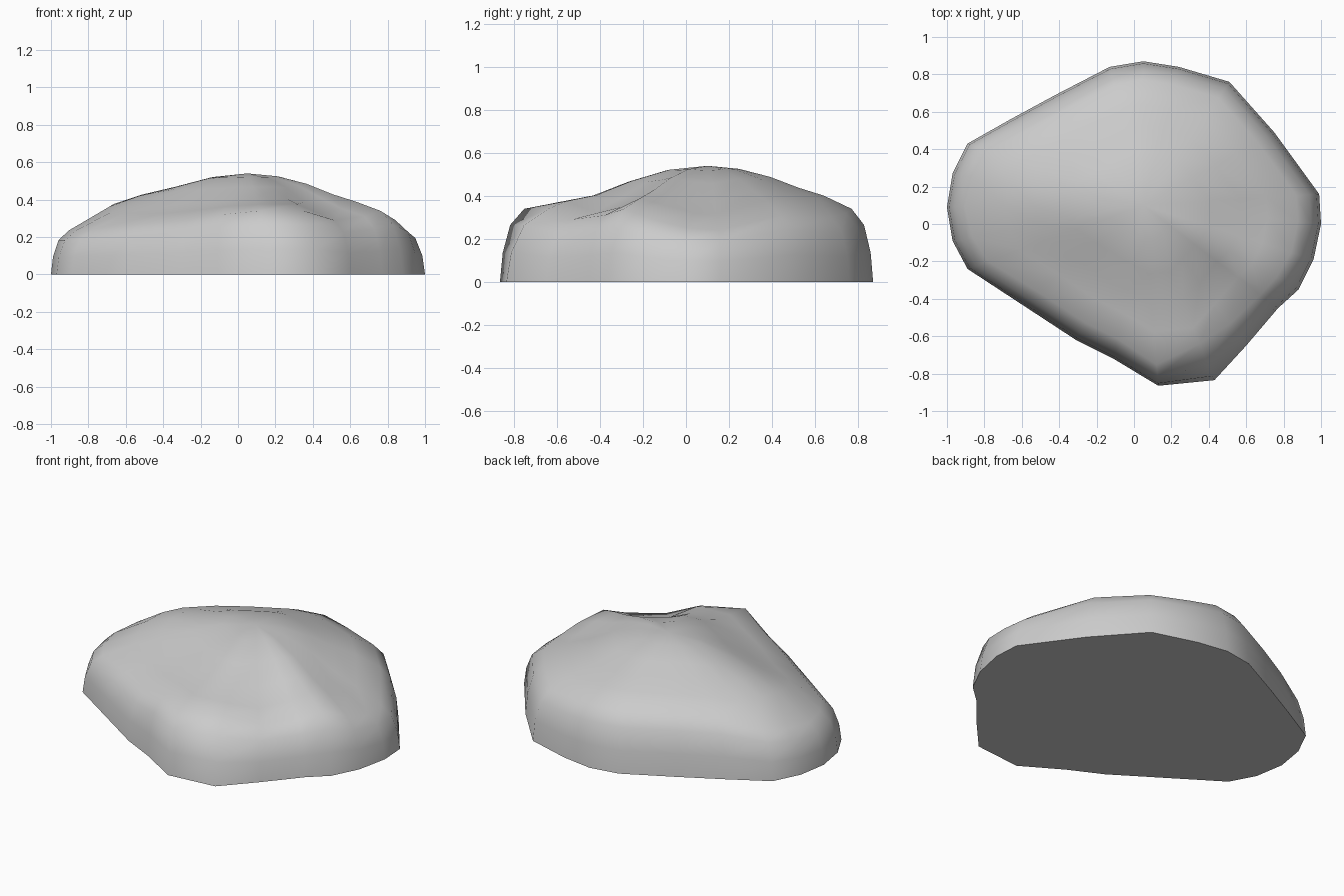
import bpy, bmesh
from math import exp, radians

if "Cube" in bpy.data.objects:
    bpy.data.objects.remove(bpy.data.objects["Cube"])

# Footprint corners (x, y), shoulder height above each, and how far it leans in
outline = [
    (1.0, 0.0, .25, 1), (.99, .16, .24, 1), (.75, .49, .31, 1), (.51, .76, .30, 1),
    (.24, .84, .32, 1), (.05, .87, .34, 1), (-.13, .84, .34, 1), (-.42, .69, .34, 1),
    (-.66, .56, .33, 1), (-.89, .43, .28, .9), (-.97, .27, .25, .8), (-1.0, .09, .235, .7),
    (-.97, -.09, .235, .8), (-.89, -.24, .24, .9), (-.6, -.43, .27, 1), (-.31, -.62, .29, 1),
    (-.11, -.72, .32, 1), (.13, -.865, .34, .9), (.43, -.835, .34, 1.6), (.6, -.65, .29, 1.2),
    (.77, -.45, .31, 1), (.88, -.35, .34, 1.1), (.96, -.19, .29, 1),
]
PEAK = (.05, .1, .54)

# Wall rings: (scale about the peak, fraction of shoulder height)
wall = [(1, 0), (.985, .4), (.945, .78), (.87, 1)]
# Cap rings: (scale, fraction of the rise from shoulder to peak)
cap = [(.70, .31), (.55, .49), (.38, .74), (.19, .93)]
# Dips (positive) and bumps (negative) in the cap: (x, y, radius, depth)
dents = [(.52, -.42, .2, .045), (-.35, -.28, .25, .03), (.12, -.45, .25, .035),
         (.68, .1, .2, .02), (-.6, .15, .17, -.05)]


def hollow(x, y):
    return sum(d * exp(-((x - cx) ** 2 + (y - cy) ** 2) / r ** 2)
               for cx, cy, r, d in dents)


def toward_peak(x, y, scale):
    return (PEAK[0] + (x - PEAK[0]) * scale, PEAK[1] + (y - PEAK[1]) * scale)


bm = bmesh.new()
rings = []
for scale, f in wall:
    rings.append([bm.verts.new((*toward_peak(x, y, 1 - (1 - scale) * lean), z * f))
                  for x, y, z, lean in outline])
for scale, f in cap:
    ring = []
    for x, y, z, lean in outline:
        px, py = toward_peak(x, y, scale)
        ring.append(bm.verts.new((px, py, z + (PEAK[2] - z) * f - hollow(px, py))))
    rings.append(ring)

# Skin between rings, peak fan and flat underside
n = len(outline)
for a, b in zip(rings, rings[1:]):
    for i in range(n):
        j = (i + 1) % n
        bm.faces.new((a[i], a[j], b[j], b[i]))
top = bm.verts.new(PEAK)
for i in range(n):
    bm.faces.new((rings[-1][i], rings[-1][(i + 1) % n], top))
bm.faces.new(rings[0][::-1])
bmesh.ops.recalc_face_normals(bm, faces=bm.faces)

mesh = bpy.data.meshes.new("boulder")
bm.to_mesh(mesh)
bm.free()
rock = bpy.data.objects.new("boulder", mesh)
bpy.context.collection.objects.link(rock)
bpy.context.view_layer.objects.active = rock
rock.select_set(True)
bpy.ops.object.shade_smooth_by_angle(angle=radians(45))
